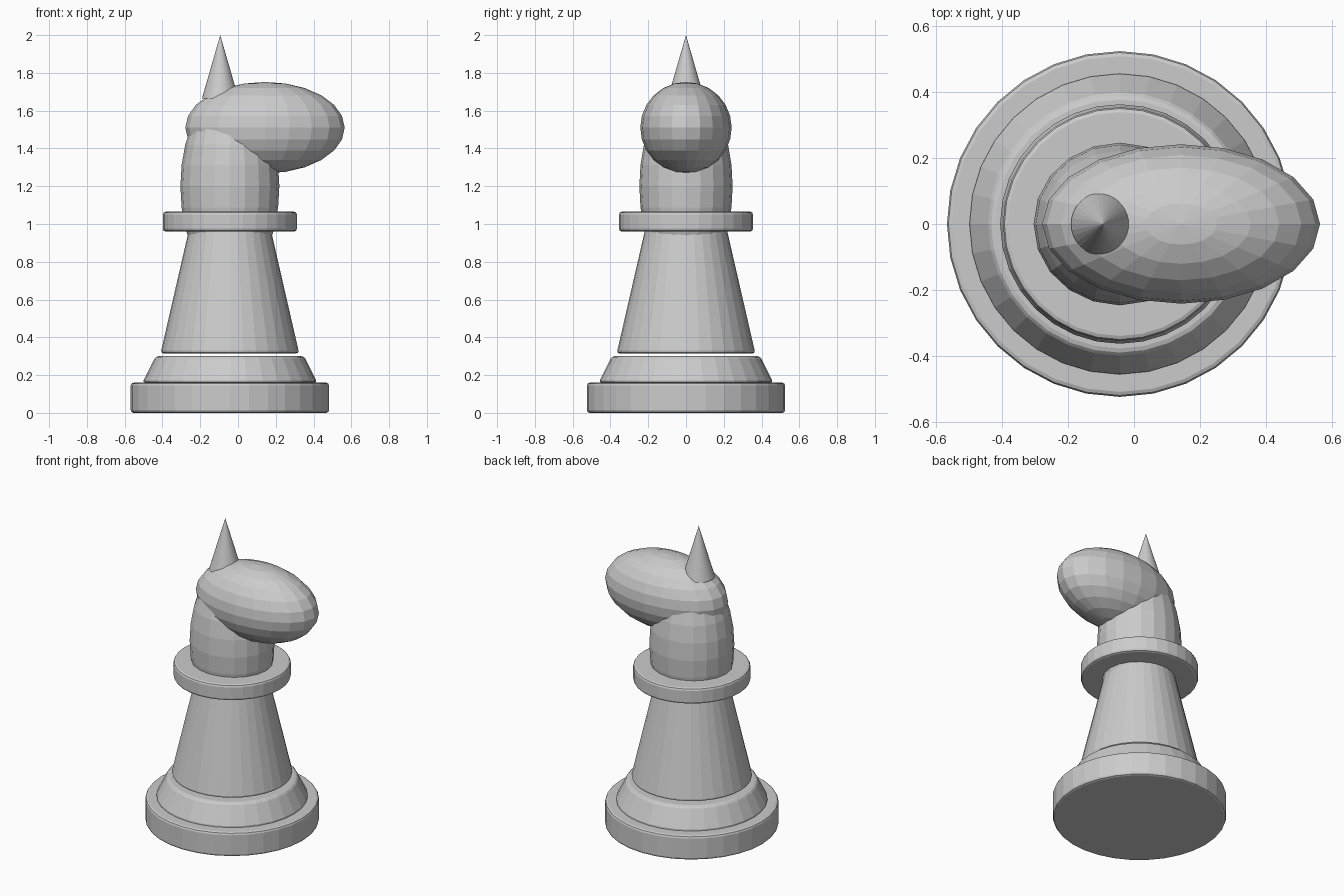
import bpy
import math

if "Cube" in bpy.data.objects:
    bpy.data.objects.remove(bpy.data.objects["Cube"])

AXIS_X = -0.043  # turned parts share this axis


def turned(name, r_bottom, r_top, z0, z1, x=AXIS_X, sides=32, bevel=0.015):
    """Round tapered part between two heights, with softened rims."""
    bpy.ops.mesh.primitive_cone_add(
        vertices=sides, radius1=r_bottom, radius2=r_top, depth=z1 - z0,
        location=(x, 0, (z0 + z1) / 2))
    ob = bpy.context.object
    ob.name = name
    if bevel:
        mod = ob.modifiers.new("soft_rims", 'BEVEL')
        mod.width = bevel
        mod.segments = 2
        mod.limit_method = 'ANGLE'
        mod.angle_limit = math.radians(30)
    return ob


def ellipsoid(name, x, z, size, rings):
    """Stretched faceted ball."""
    bpy.ops.mesh.primitive_uv_sphere_add(
        segments=20, ring_count=rings, radius=1, location=(x, 0, z))
    ob = bpy.context.object
    ob.name = name
    ob.scale = size
    return ob


# Stepped base
turned("base_disc", 0.525, 0.525, 0.0, 0.16)
turned("base_step", 0.463, 0.393, 0.16, 0.30)

# Tapered body and collar
turned("body", 0.367, 0.212, 0.315, 0.99)
turned("collar", 0.355, 0.355, 0.96, 1.065)

# Neck and head
ellipsoid("neck", AXIS_X, 1.2, (0.262, 0.247, 0.51), 14)
ellipsoid("head", 0.143, 1.51, (0.422, 0.242, 0.242), 12)

# Pointed ear
turned("ear", 0.097, 0.0, 1.665, 2.0, x=-0.094, bevel=0)
